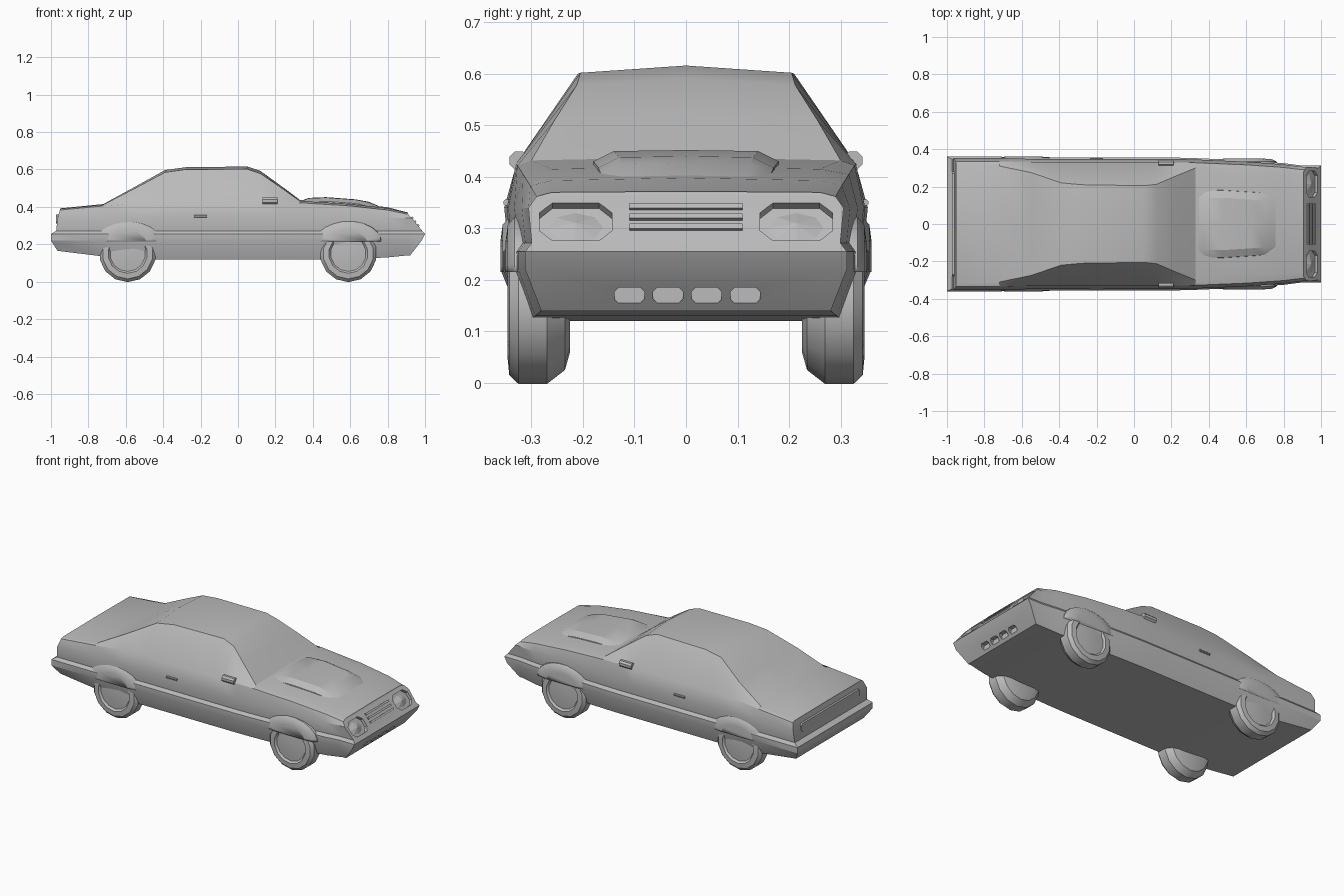
import bpy, bmesh, math
from mathutils import Matrix, Vector

if "Cube" in bpy.data.objects:
    bpy.data.objects.remove(bpy.data.objects["Cube"])

grey = bpy.data.materials.new("plain grey")
grey.use_nodes = True
grey.diffuse_color = (0.5, 0.5, 0.5, 1)
grey.node_tree.nodes["Principled BSDF"].inputs["Base Color"].default_value = (0.5, 0.5, 0.5, 1)


def finish(bm, name, angle=25):
    bmesh.ops.recalc_face_normals(bm, faces=bm.faces[:])
    mesh = bpy.data.meshes.new(name)
    bm.to_mesh(mesh)
    bm.free()
    ob = bpy.data.objects.new(name, mesh)
    bpy.context.collection.objects.link(ob)
    mesh.materials.append(grey)
    smooth(ob, angle)
    return ob


def smooth(ob, angle):
    bpy.ops.object.select_all(action='DESELECT')
    ob.select_set(True)
    bpy.context.view_layer.objects.active = ob
    bpy.ops.object.shade_smooth_by_angle(angle=math.radians(angle))


def loft(name, halves, crowns, angle=25):
    """Skin mirrored half sections, each closed by a crown point on the centre line."""
    bm = bmesh.new()
    rings = []
    for half, crown in zip(halves, crowns):
        pts = half + [crown] + [(x, -y, z) for x, y, z in reversed(half)]
        rings.append([bm.verts.new(p) for p in pts])
    n = len(rings[0])
    for a, b in zip(rings, rings[1:]):
        for i in range(n):
            j = (i + 1) % n
            bm.faces.new((a[i], a[j], b[j], b[i]))
    for r in (rings[0], rings[-1]):
        for i in range(n // 2 - 1):
            bm.faces.new((r[i], r[i + 1], r[n - 2 - i], r[n - 1 - i]))
        m = n // 2
        bm.faces.new((r[m - 1], r[m], r[m + 1]))
    return finish(bm, name, angle)


def block(name, centre, size, tilt=0, chamfer=0.0):
    """Box tilted about y, with chamfered corners on its x-facing outline."""
    hx, hy, hz = (s / 2 for s in size)
    c = chamfer
    outline = [(hy, hz - c), (hy - c, hz), (c - hy, hz), (-hy, hz - c),
               (-hy, c - hz), (c - hy, -hz), (hy - c, -hz), (hy, c - hz)]
    bm = bmesh.new()
    face = bm.faces.new([bm.verts.new((-hx, y, z)) for y, z in outline])
    ext = bmesh.ops.extrude_face_region(bm, geom=[face])
    moved = [v for v in ext["geom"] if isinstance(v, bmesh.types.BMVert)]
    bmesh.ops.translate(bm, verts=moved, vec=(2 * hx, 0, 0))
    bmesh.ops.remove_doubles(bm, verts=bm.verts[:], dist=1e-5)
    bmesh.ops.transform(bm, verts=bm.verts[:],
                        matrix=Matrix.Translation(centre) @ Matrix.Rotation(tilt, 4, 'Y'))
    return finish(bm, name)


# Body shell: x, half width, floor, shoulder, roof edge y, roof edge z, crown z
stations = [
    (-0.95, .36, .165, .383, .32, .390, .392),
    (-0.72, .36, .135, .405, .31, .412, .415),
    (-0.55, .355, .12, .420, .275, .500, .508),
    (-0.39, .355, .12, .425, .220, .585, .597),
    (-0.28, .355, .12, .425, .210, .600, .612),
    (0.05, .355, .12, .425, .205, .602, .616),
    (0.12, .355, .12, .425, .212, .578, .592),
    (0.22, .355, .12, .425, .255, .510, .520),
    (0.33, .352, .12, .422, .300, .432, .438),
    (0.60, .340, .12, .405, .260, .415, .420),
    (0.80, .325, .13, .383, .260, .393, .398),
    (0.90, .312, .14, .362, .260, .370, .372),
]


def section(s, xs=None):
    x, w, floor, shoulder, ye, ze, zc = s
    half = [(.90 * w, floor), (w, .22), (w, .255), (.96 * w, .272),
            (.98 * w, .34), (.93 * w, shoulder), (ye, ze)]
    xs = xs or [x] * 8
    return [(xs[i], y, z) for i, (y, z) in enumerate(half)], (xs[7], 0, zc)


tail_x = [-.965, -1, -1, -.972, -.965, -.952, -.951, -.951]
nose_x = [.92, .982, 1, .985, .93, .909, .905, .905]
parts = [section(stations[0], tail_x)] + [section(s) for s in stations[1:]]
parts.append(section(stations[-1], nose_x))
body = loft("body_shell", [p[0] for p in parts], [p[1] for p in parts])

# Lamp pockets and lower intake slots cut into the nose
slope = -math.atan2(.095, .12)
cutters = [block("lamp_cutter", (.957, s * .214, .317), (.05, .14, .095), slope, .025) for s in (-1, 1)]
cutters += [block("slot_cutter", (.96, -.11 + .075 * i, .17), (.06, .058, .03), 0, .008) for i in range(4)]
for c in cutters:
    c.hide_render = True
    mod = body.modifiers.new("cut", 'BOOLEAN')
    mod.object = c
    mod.operation = 'DIFFERENCE'
    mod.solver = 'EXACT'
    bpy.context.view_layer.objects.active = body
    bpy.ops.object.modifier_apply(modifier=mod.name)
    bpy.data.objects.remove(c)
smooth(body, 25)

# Raised hood scoop that fades into the hood at both ends
scoop = [(.32, .14, .425), (.38, .14, .446), (.47, .14, .45), (.63, .13, .438), (.70, .125, .425), (.77, .12, .395)]
loft("hood_scoop", [[(x, y + .05, .38), (x, y + .04, z - .02), (x, y, z)] for x, y, z in scoop],
     [(x, 0, z + .002) for x, y, z in scoop])

# Grille slats and rear bumper strip
for i in range(3):
    block("grille_slat", (.932 + .016 * i, 0, .342 - .02 * i), (.008, .22, .012), slope)
block("rear_trim_strip", (-.966, 0, .335), (.012, .56, .05), 0, .01)


def disc(name, x, side, zc, rows, segments):
    """Solid of revolution about y from (radius, y) rows."""
    bm = bmesh.new()
    rings = []
    for r, y in rows:
        rings.append([bm.verts.new((x + r * math.cos(a), side * y, zc + r * math.sin(a)))
                      for a in (2 * math.pi * (k + .5) / segments for k in range(segments))])
    for a, b in zip(rings, rings[1:]):
        for k in range(segments):
            m = (k + 1) % segments
            bm.faces.new((a[k], a[m], b[m], b[k]))
    bm.faces.new(rings[0])
    bm.faces.new(rings[-1])
    return finish(bm, name, 30)


# Wheels with dished hubs, and swollen arches above them
tyre = [(.09, .225), (.125, .235), (.152, .27), (.152, .325), (.135, .343), (.105, .346), (.095, .335), (.04, .34)]
for x in (-.59, .59):
    for side, label in ((1, "left"), (-1, "right")):
        end = "front" if x > 0 else "rear"
        disc(f"{end}_{label}_wheel", x, side, .15, tyre, 14)
        reach = .36 if x < 0 else .35
        arch = disc(f"{end}_{label}_arch", 0, side, 0,
                    [(.18, .30), (.175, reach - .017), (.15, reach - .004), (.10, reach)], 20)
        # Keep only the upper half of the arch, squashed to a low dome
        bm = bmesh.new()
        bm.from_mesh(arch.data)
        cut = bmesh.ops.bisect_plane(bm, geom=bm.verts[:] + bm.edges[:] + bm.faces[:],
                                     plane_co=(0, 0, 0), plane_no=(0, 0, -1), clear_outer=True)
        edges = [e for e in cut["geom_cut"] if isinstance(e, bmesh.types.BMEdge)]
        bmesh.ops.contextual_create(bm, geom=edges)
        bmesh.ops.scale(bm, vec=(1, 1, .62), verts=bm.verts[:])
        bmesh.ops.translate(bm, vec=(x, 0, .215), verts=bm.verts[:])
        bm.to_mesh(arch.data)
        bm.free()

# Headlamp lenses, side mirrors and door handles
for s in (-1, 1):
    bm = bmesh.new()
    bmesh.ops.create_cone(bm, segments=8, radius1=.042, radius2=.002, depth=.014, cap_ends=True)
    bmesh.ops.transform(bm, verts=bm.verts[:], matrix=Matrix.Translation(Vector((.943, s * .214, .305)))
                        @ Matrix.Rotation(math.pi / 2 + slope, 4, 'Y') @ Matrix.Diagonal((.9, 1.3, 1, 1)))
    finish(bm, "headlamp_lens", 10)
    block("side_mirror", (.17, s * .325, .432), (.08, .035, .035), 0, .01)
    block("door_handle", (-.2, s * .348, .35), (.07, .012, .012), 0, .003)
